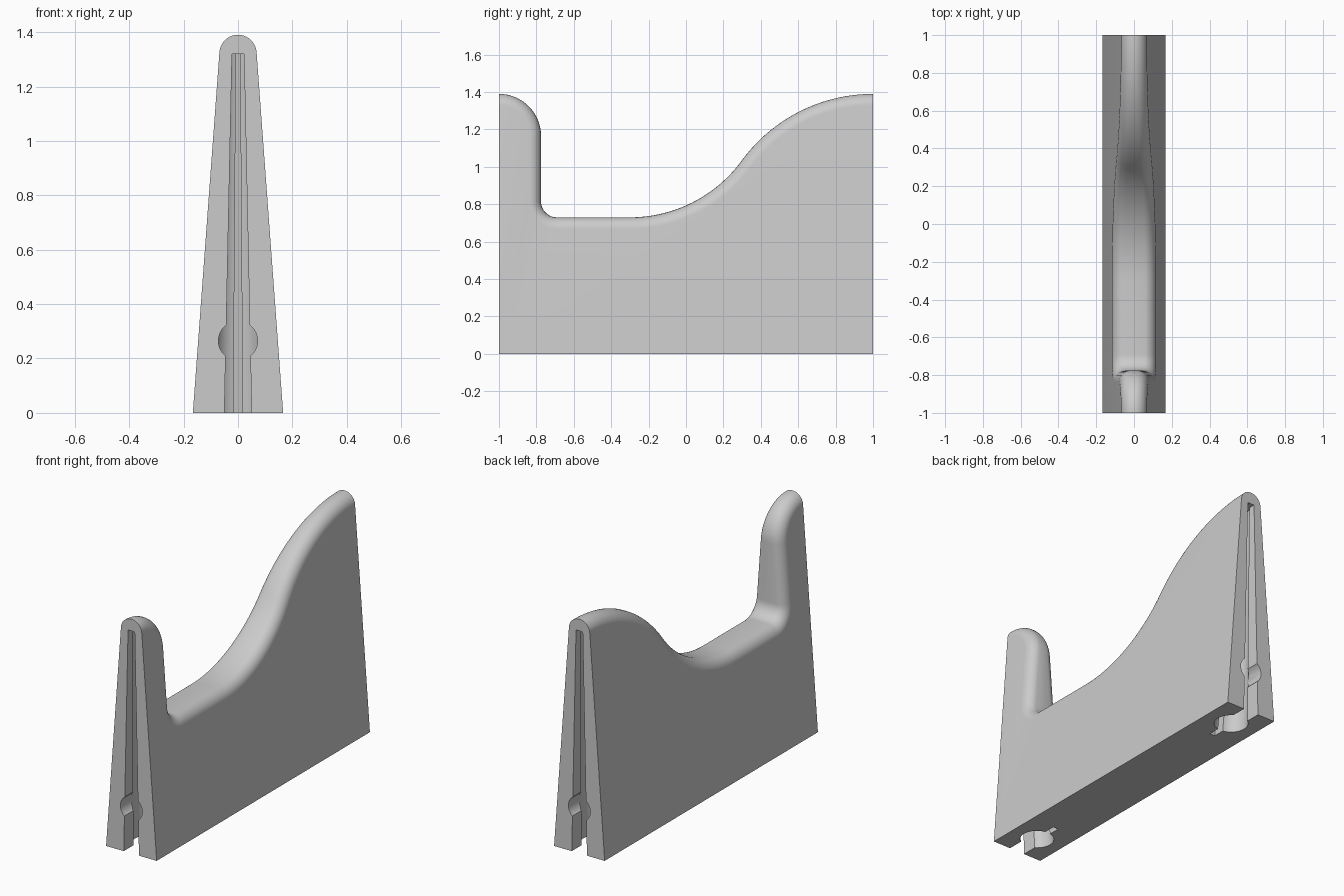
import bpy
import bmesh
from math import sin, cos, pi, sqrt, asin, radians

if "Cube" in bpy.data.objects:
    bpy.data.objects.remove(bpy.data.objects["Cube"])

grey = bpy.data.materials.new("light_grey")
grey.use_nodes = True
grey.diffuse_color = (0.6, 0.6, 0.6, 1)
grey.node_tree.nodes["Principled BSDF"].inputs["Base Color"].default_value = (0.6, 0.6, 0.6, 1)

TOP, SADDLE, FILLET = 1.39, 0.73, 0.062


def half_width(z):
    return 0.166 - 0.0737 * z


def arc(cy, cz, r, a0, a1, n, inside):
    """Arc samples as (y, z, outward normal y, z); inside=True where the body holds the centre."""
    s = 1 if inside else -1
    out = []
    for i in range(n + 1):
        a = a0 + (a1 - a0) * i / n
        out.append((cy + r * cos(a), cz + r * sin(a), s * cos(a), s * sin(a)))
    return out


def finish(bm, name):
    bmesh.ops.recalc_face_normals(bm, faces=bm.faces)
    mesh = bpy.data.meshes.new(name)
    bm.to_mesh(mesh)
    bm.free()
    mesh.materials.append(grey)
    ob = bpy.data.objects.new(name, mesh)
    bpy.context.collection.objects.link(ob)
    return ob


# Top edge path: front post, inner corner, flat saddle, S-curve up to the back
post_r, corner_r, flat_end = 0.225, 0.085, -0.3
post_y = -1 + post_r
run, rise = 1 - flat_end, TOP - SADDLE
radii = (run ** 2 + rise ** 2) / (2 * rise)
r1 = radii * 0.46
r2 = radii - r1
turn = asin(run / radii)
path = arc(-1, TOP - post_r, post_r, pi / 2, 0, 16, True)
path += arc(post_y + corner_r, SADDLE + corner_r, corner_r, pi, 1.5 * pi, 12, False)
path += arc(flat_end, SADDLE + r1, r1, -pi / 2, -pi / 2 + turn, 24, False)
path += arc(1, TOP - r2, r2, pi / 2 + turn, pi / 2, 24, True)[1:]

# Tapered body with a rounded top edge
bm = bmesh.new()
STEPS = 10
rings = []
for y, z, ny, nz in path:
    ring = []
    for k in range(2 * STEPS + 1):
        t = pi * k / (2 * STEPS)
        d = FILLET * (1 - sin(t))
        py, pz = y - ny * d, z - nz * d
        side = 1 if k < STEPS else -1 if k > STEPS else 0
        x = side * (half_width(pz) - FILLET + FILLET * abs(cos(t)))
        ring.append(bm.verts.new((x, py, pz)))
    rings.append(ring)
for a, b in zip(rings, rings[1:]):
    for k in range(2 * STEPS):
        bm.faces.new((a[k], a[k + 1], b[k + 1], b[k]))
w = half_width(0)
fl, fr, bl, br = [bm.verts.new((x, y, 0)) for y in (-1, 1) for x in (w, -w)]
bm.faces.new([r[0] for r in rings] + [bl, fl])
bm.faces.new([r[-1] for r in rings] + [br, fr])
bm.faces.new(rings[0] + [fr, fl])
bm.faces.new(rings[-1] + [br, bl])
bm.faces.new((fl, fr, br, bl))
body = finish(bm, "holder_body")


def keyhole_slot(end):
    """Upright slot, round channel and thin relief cut, shrinking upwards."""
    mouth, relief, r, cy, depth = 0.05, 0.017, 0.093, 0.17, 0.33
    a0, a1 = asin(mouth / r), pi - asin(relief / r)
    half = [(mouth, -0.1)]
    for i in range(21):
        a = a0 + (a1 - a0) * i / 20
        half.append((r * sin(a), cy - r * cos(a)))
    half.append((relief, depth))
    outline = half + [(-x, y) for x, y in reversed(half)]
    height, top_scale = 1.32, 0.44
    bm = bmesh.new()
    loops = []
    for z in (-0.05, height):
        s = 1 + (top_scale - 1) * z / height
        loops.append([bm.verts.new((x * s, end * (1 - y * s), z)) for x, y in outline])
    low, high = loops
    n = len(outline)
    for i in range(n):
        j = (i + 1) % n
        bm.faces.new((low[i], low[j], high[j], high[i]))
    bm.faces.new(low)
    bm.faces.new(high)
    return finish(bm, "slot_cutter")


def round_hole(end):
    """Short level hole from the end face into the round channel."""
    bm = bmesh.new()
    bmesh.ops.create_cone(bm, cap_ends=True, segments=40, radius1=0.072, radius2=0.072, depth=0.3)
    for v in bm.verts:
        x, y, z = v.co
        v.co = (x, end + z, 0.265 + y)
    return finish(bm, "hole_cutter")


# Cut both ends alike
bpy.context.view_layer.objects.active = body
body.select_set(True)
for end in (-1, 1):
    for cutter in (keyhole_slot(end), round_hole(end)):
        cutter.hide_render = True
        mod = body.modifiers.new("cut", 'BOOLEAN')
        mod.operation = 'DIFFERENCE'
        mod.solver = 'EXACT'
        mod.object = cutter
        bpy.ops.object.modifier_apply(modifier=mod.name)
        bpy.data.objects.remove(cutter)
bpy.ops.object.shade_smooth_by_angle(angle=radians(30))
